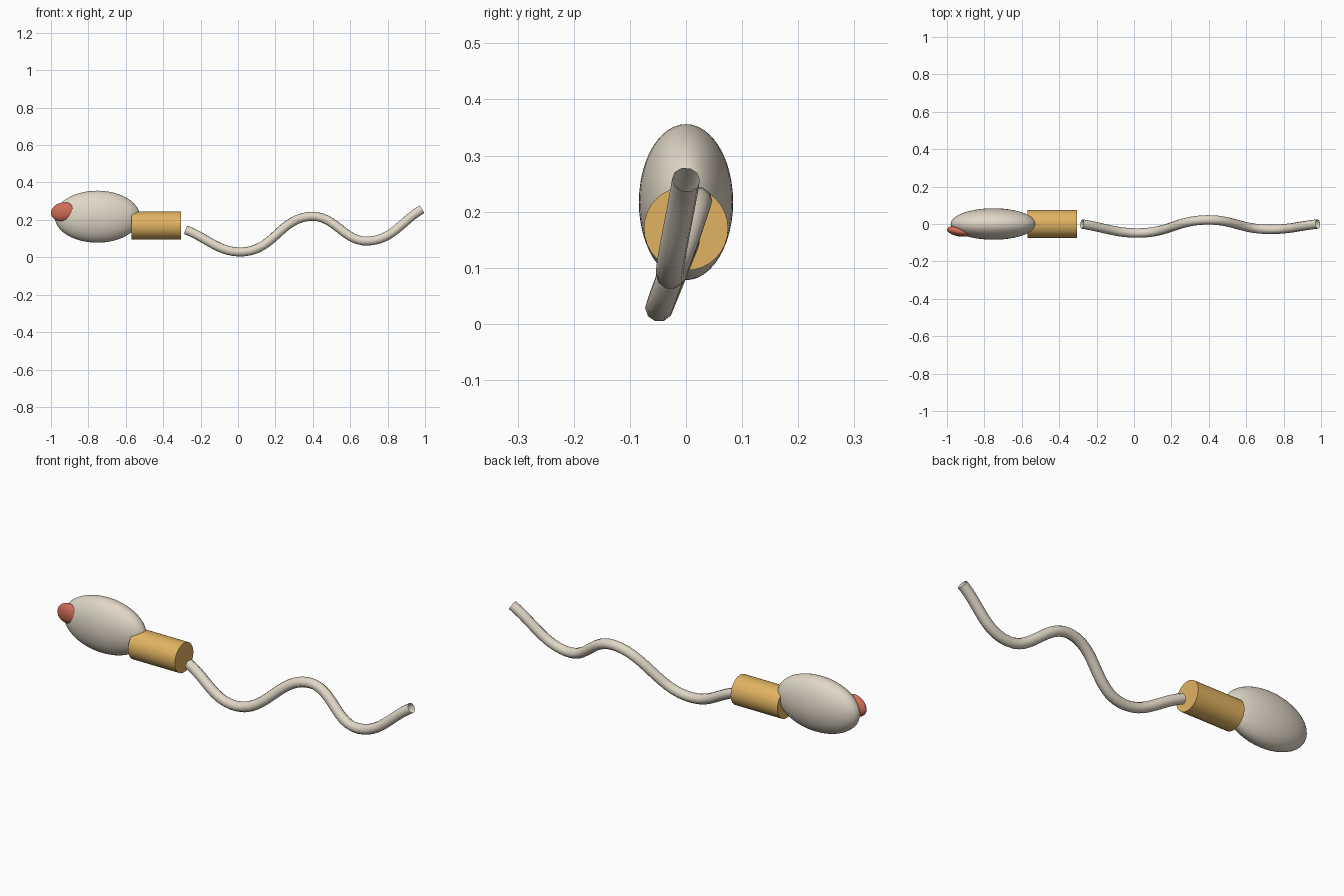
import bpy
import math

cube = bpy.data.objects.get("Cube")
if cube:
    bpy.data.objects.remove(cube, do_unlink=True)


def make_material(name, colour):
    mat = bpy.data.materials.new(name)
    mat.use_nodes = True
    rgba = (*colour, 1.0)
    mat.diffuse_color = rgba
    mat.node_tree.nodes["Principled BSDF"].inputs["Base Color"].default_value = rgba
    return mat


cream = make_material("cream", (0.75, 0.68, 0.57))
gold = make_material("gold", (0.75, 0.45, 0.12))
coral = make_material("coral", (0.63, 0.15, 0.095))


def finish(name, mat):
    obj = bpy.context.object
    obj.name = name
    obj.data.materials.append(mat)
    bpy.ops.object.shade_smooth_by_angle(angle=math.radians(40))
    return obj


def ellipsoid(name, centre, radii, mat, rotation=(0, 0, 0)):
    bpy.ops.mesh.primitive_uv_sphere_add(segments=48, ring_count=24, radius=1,
                                         location=centre, rotation=rotation)
    bpy.context.object.scale = radii
    return finish(name, mat)


# Head and the small cap on its front left tip
ellipsoid("head", (-0.752, 0, 0.217), (0.228, 0.084, 0.139), cream)
ellipsoid("head_cap", (-0.935, -0.039, 0.243), (0.066, 0.027, 0.05), coral,
          (0, math.radians(-12), math.radians(-10)))

# Middle collar, a cylinder lying along x
bpy.ops.mesh.primitive_cylinder_add(vertices=32, radius=0.075, depth=0.265,
                                    location=(-0.438, 0, 0.17),
                                    rotation=(0, math.pi / 2, 0))
finish("collar", gold)

# Wavy open-ended tail tube
path = [(-0.278, 0, 0.146), (0.03, -0.048, 0.029), (0.39, 0.022, 0.219),
        (0.70, -0.028, 0.087), (0.983, 0, 0.257)]
curve = bpy.data.curves.new("tail", "CURVE")
curve.dimensions = "3D"
curve.bevel_depth = 0.025
curve.bevel_resolution = 3
curve.resolution_u = 12
curve.use_fill_caps = False
spline = curve.splines.new("BEZIER")
spline.bezier_points.add(len(path) - 1)
for point, co in zip(spline.bezier_points, path):
    point.co = co
    point.handle_left_type = point.handle_right_type = "AUTO"
spline.use_smooth = True
curve.materials.append(cream)
tail = bpy.data.objects.new("tail", curve)
bpy.context.collection.objects.link(tail)
